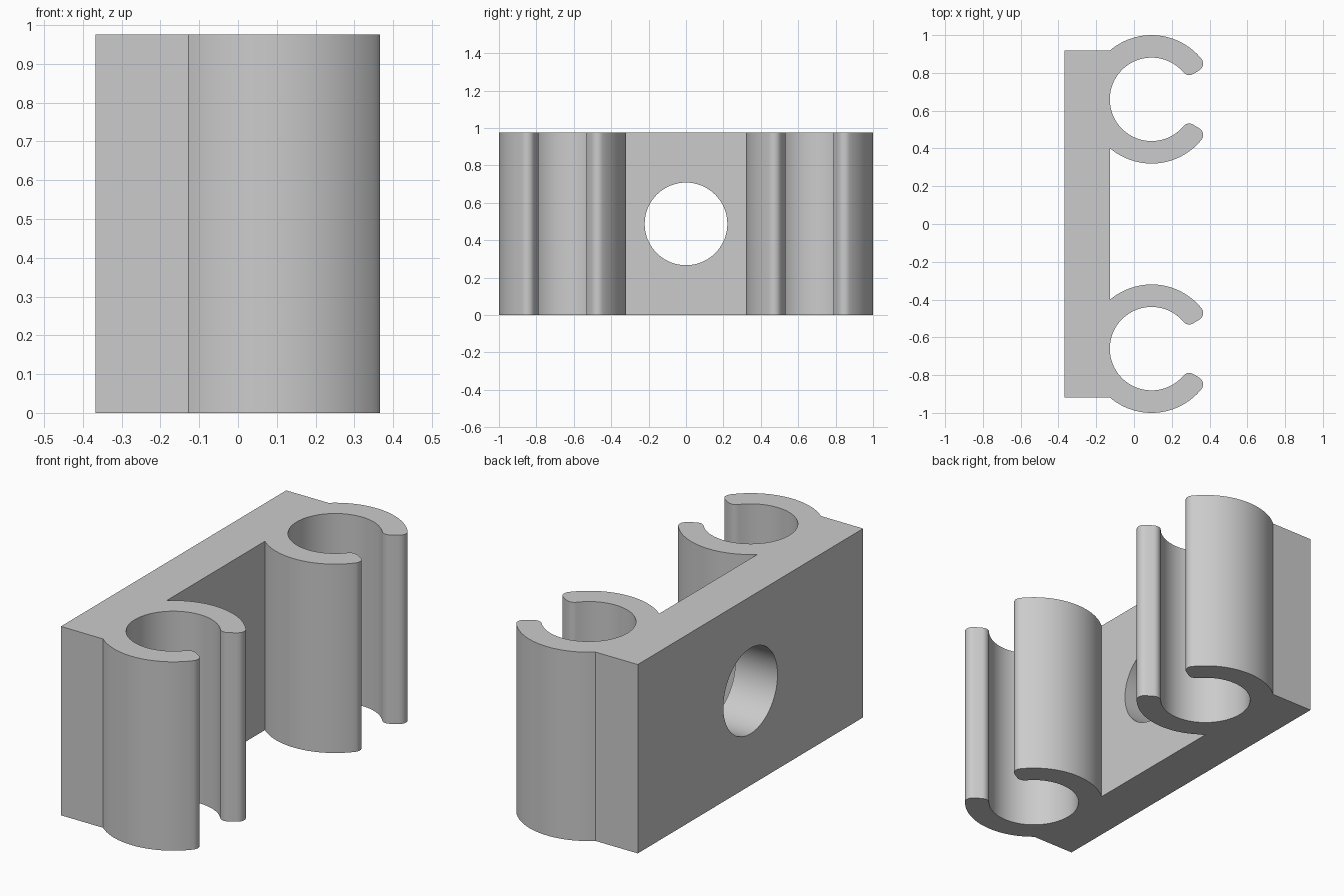
import bpy
import bmesh
from math import cos, sin, asin, acos, radians, degrees, pi

if "Cube" in bpy.data.objects:
    bpy.data.objects.remove(bpy.data.objects["Cube"], do_unlink=True)

HEIGHT = 0.975
BACK, FRONT, HALF_WIDTH = -0.368, -0.127, 0.919   # mounting plate
CLIP_X, CLIP_Y = 0.093, 0.66                      # clip ring centres
OUTER, INNER = 0.34, 0.221
LIP_ANGLE, FILLET = radians(31.3), 0.04
HOLE_RADIUS = 0.221

grey = bpy.data.materials.new("plain_grey")
grey.use_nodes = True
colour = (0.6, 0.6, 0.6, 1)
grey.diffuse_color = colour
grey.node_tree.nodes["Principled BSDF"].inputs["Base Color"].default_value = colour


def arc(centre, radius, start, end, steps):
    return [(centre[0] + radius * cos(start + (end - start) * i / steps),
             centre[1] + radius * sin(start + (end - start) * i / steps))
            for i in range(steps + 1)]


def half_clip():
    """Upper half of a clip outline: outer wall, rounded lip, bore to the back."""
    join = acos((FRONT - CLIP_X) / OUTER)
    r_out, r_in = OUTER - FILLET, INNER + FILLET
    a_out = LIP_ANGLE + asin(FILLET / r_out)
    a_in = LIP_ANGLE + asin(FILLET / r_in)
    down = LIP_ANGLE - pi / 2
    points = arc((0, 0), OUTER, join, a_out, 28)
    points += arc((r_out * cos(a_out), r_out * sin(a_out)), FILLET, a_out, down, 8)[1:]
    points += arc((r_in * cos(a_in), r_in * sin(a_in)), FILLET, down, a_in - pi, 8)
    points += arc((0, 0), INNER, a_in, pi, 32)[1:]
    return points


# Clip outline, mirrored about its own middle
upper = half_clip()
lower = [(x, -y) for x, y in upper]
clip = lower + upper[-2::-1]

# Plate and both clips as one extruded profile
outline = [(BACK, HALF_WIDTH), (BACK, -HALF_WIDTH)]
for side in (-1, 1):
    outline += [(CLIP_X + x, side * CLIP_Y + y) for x, y in clip]

bm = bmesh.new()
base = bm.faces.new([bm.verts.new((x, y, 0)) for x, y in outline])
top = bmesh.ops.extrude_face_region(bm, geom=[base], use_keep_orig=True)["geom"]
bmesh.ops.translate(bm, vec=(0, 0, HEIGHT),
                    verts=[v for v in top if isinstance(v, bmesh.types.BMVert)])
bmesh.ops.recalc_face_normals(bm, faces=bm.faces)
mesh = bpy.data.meshes.new("double_clip_bracket")
bm.to_mesh(mesh)
bm.free()
mesh.materials.append(grey)
bracket = bpy.data.objects.new("double_clip_bracket", mesh)
bpy.context.collection.objects.link(bracket)

# Round screw hole through the plate
bpy.ops.mesh.primitive_cylinder_add(vertices=72, radius=HOLE_RADIUS, depth=0.5,
                                    location=(BACK / 2 + FRONT / 2, 0, HEIGHT / 2),
                                    rotation=(0, pi / 2, 0))
cutter = bpy.context.object
cutter.name = "hole_cutter"
cutter.hide_render = True
cutter.data.materials.append(grey)

bpy.ops.object.select_all(action="DESELECT")
bracket.select_set(True)
bpy.context.view_layer.objects.active = bracket
cut = bracket.modifiers.new("screw_hole", "BOOLEAN")
cut.operation = "DIFFERENCE"
cut.solver = "EXACT"
cut.object = cutter
bpy.ops.object.modifier_apply(modifier=cut.name)
bpy.data.objects.remove(cutter, do_unlink=True)

bpy.ops.object.shade_smooth_by_angle(angle=radians(30))
